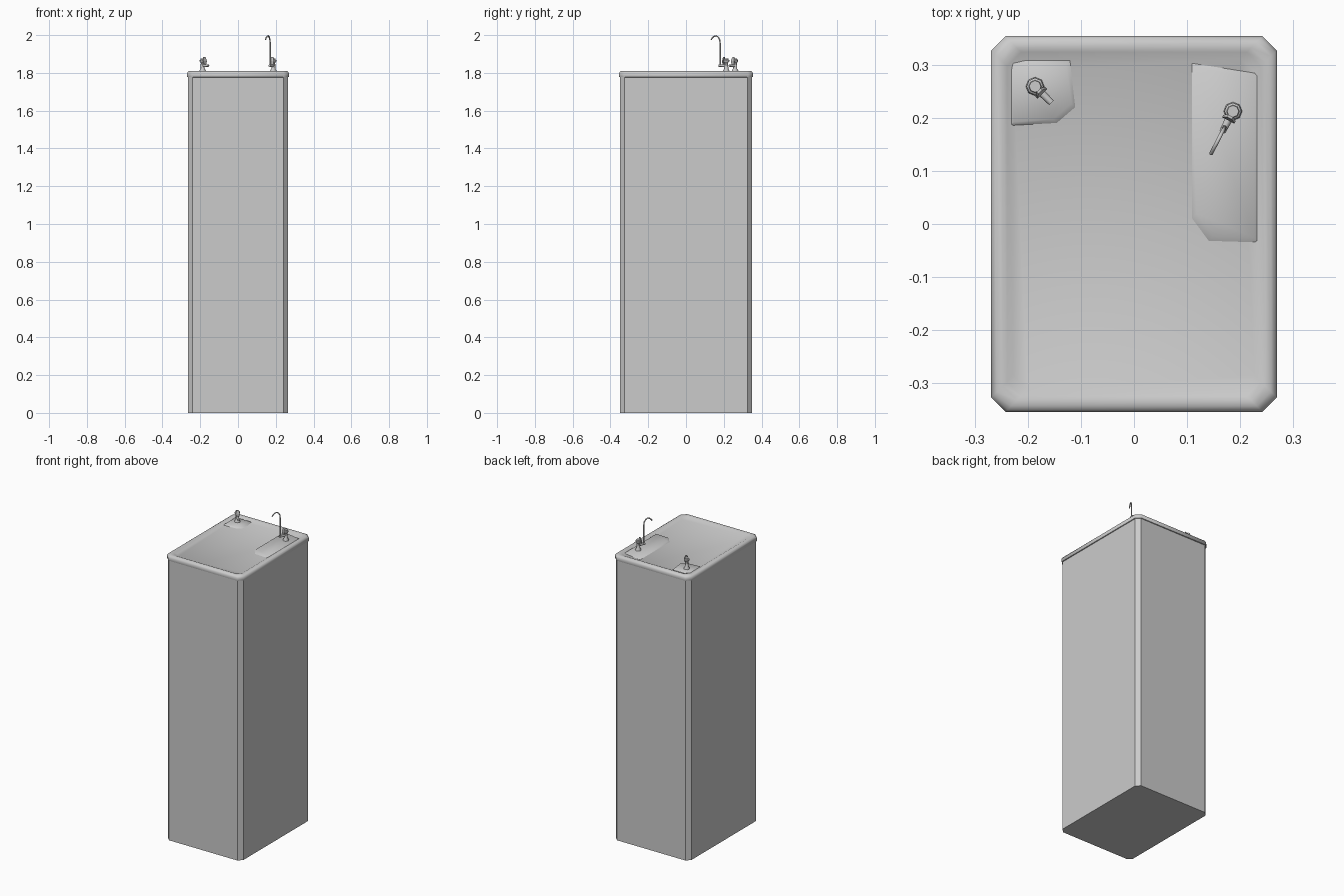
import bpy, bmesh, math
from mathutils import Vector

if "Cube" in bpy.data.objects:
    bpy.data.objects.remove(bpy.data.objects["Cube"])


def finish(name, bm, smooth=None):
    bmesh.ops.recalc_face_normals(bm, faces=bm.faces)
    me = bpy.data.meshes.new(name)
    bm.to_mesh(me)
    bm.free()
    ob = bpy.data.objects.new(name, me)
    bpy.context.collection.objects.link(ob)
    if smooth:
        bpy.ops.object.select_all(action='DESELECT')
        ob.select_set(True)
        bpy.context.view_layer.objects.active = ob
        bpy.ops.object.shade_smooth_by_angle(angle=math.radians(smooth))
    return ob


def loft(name, loops, smooth=None):
    """Skin closed loops of equal length and cap both ends."""
    bm = bmesh.new()
    rings = [[bm.verts.new(p) for p in loop] for loop in loops]
    for a, b in zip(rings, rings[1:]):
        for i in range(len(a)):
            j = (i + 1) % len(a)
            bm.faces.new((a[i], a[j], b[j], b[i]))
    bm.faces.new(rings[0])
    bm.faces.new(rings[-1])
    return finish(name, bm, smooth)


def octagon(x, y, c, z):
    """Rectangle with cut corners."""
    return [(x - c, -y, z), (x, -y + c, z), (x, y - c, z), (x - c, y, z),
            (-x + c, y, z), (-x, y - c, z), (-x, -y + c, z), (-x + c, -y, z)]


def lathe(name, cx, cy, profile, n=8):
    return loft(name, [[(cx + r * math.cos(2 * math.pi * i / n),
                         cy + r * math.sin(2 * math.pi * i / n), z)
                        for i in range(n)] for r, z in profile], 40)


def tube(name, pts, radii, n=8):
    """Pipe along a path lying in one vertical plane."""
    pts = [Vector(p) for p in pts]
    d = pts[-1] - pts[0]
    side = Vector((-d.y, d.x, 0)).normalized()
    loops = []
    for i, p in enumerate(pts):
        t = (pts[min(i + 1, len(pts) - 1)] - pts[max(i - 1, 0)]).normalized()
        up = side.cross(t)
        loops.append([p + radii[i] * (side * math.cos(a) + up * math.sin(a))
                      for a in (2 * math.pi * k / n for k in range(n))])
    return loft(name, loops, 50)


def pad(name, outline, inset, z0, z1):
    """Raised deck with sloping sides."""
    cx = sum(p[0] for p in outline) / len(outline)
    cy = sum(p[1] for p in outline) / len(outline)
    top = [(x - math.copysign(inset, x - cx), y - math.copysign(inset, y - cy), z1)
           for x, y in outline]
    loft(name, [[(x, y, z0) for x, y in outline], top], 60)


# Cabinet
loft("cabinet", [octagon(0.265, 0.35, 0.025, z) for z in (0, 1.785)])

# Rounded basin top with shallow recess
rim = [(0.008, 1.775), (0.001, 1.779), (0, 1.785), (0, 1.797), (0.004, 1.805),
       (0.011, 1.810), (0.022, 1.810), (0.030, 1.807), (0.042, 1.800)]
loft("basin_top", [octagon(0.27 - i, 0.355 - i, 0.027, z) for i, z in rim], 50)

# Raised tap decks
pad("left_deck", [(-0.235, 0.185), (-0.145, 0.19), (-0.11, 0.22),
                  (-0.12, 0.31), (-0.235, 0.31)], 0.008, 1.799, 1.807)
pad("right_deck", [(0.14, -0.033), (0.237, -0.036), (0.237, 0.285),
                   (0.108, 0.305), (0.108, 0.01)], 0.01, 1.799, 1.807)

# Taps: post, outlet and upright push lever
post = [(0.018, 1.803), (0.017, 1.812), (0.011, 1.822), (0.010, 1.853),
        (0.016, 1.860), (0.016, 1.867), (0.012, 1.870), (0.011, 1.875)]
taps = {"left": (Vector((-0.187, 0.26, 0)), Vector((0.7, -0.7, 0)).normalized()),
        "right": (Vector((0.187, 0.213, 0)), Vector((-0.46, -0.89, 0)).normalized())}
for side, (c, d) in taps.items():
    lathe(side + "_tap_post", c.x, c.y, post)
    at = lambda r, z: c + d * r + Vector((0, 0, z))
    tube(side + "_tap_outlet", [at(0, 1.838), at(0.032, 1.838), at(0.044, 1.838)],
         [0.008, 0.0065, 0.006])
    across = Vector((-d.y, d.x, 0))
    lever = []
    for r, z, w in ((0.015, 1.845, 0.008), (0.017, 1.862, 0.013),
                    (0.014, 1.877, 0.009), (0.012, 1.885, 0.005)):
        p = at(r, z)
        lever.append([p + across * w * s + d * 0.0025 * f
                      for s, f in ((-1, -1), (1, -1), (1, 1), (-1, 1))])
    loft(side + "_tap_lever", lever)

# Gooseneck filler spout on the right tap
c, d = taps["right"]
path = [(0.036, 1.835), (0.036, 1.88), (0.036, 1.955), (0.039, 1.975),
        (0.048, 1.990), (0.060, 1.996), (0.073, 1.993), (0.082, 1.986), (0.090, 1.976)]
tube("gooseneck_spout", [c + d * r + Vector((0, 0, z)) for r, z in path],
     [0.0055, 0.0042] + [0.0036] * 7)
